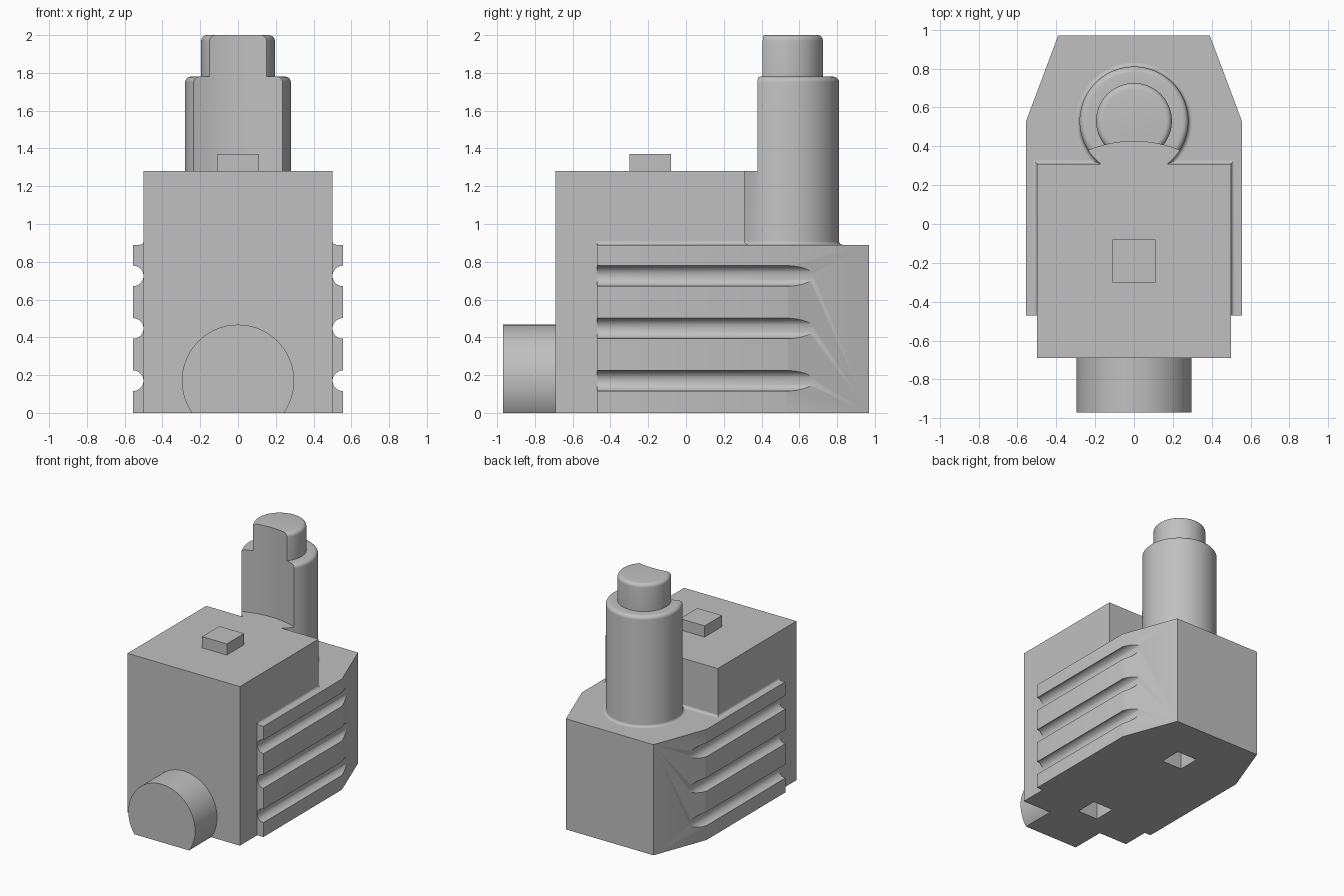
import bpy
import bmesh
from math import cos, sin, pi, radians
from mathutils import Matrix, Vector

if "Cube" in bpy.data.objects:
    bpy.data.objects.remove(bpy.data.objects["Cube"])

grey = bpy.data.materials.new("plain grey")
grey.use_nodes = True
grey.diffuse_color = (0.53, 0.53, 0.53, 1)
grey.node_tree.nodes["Principled BSDF"].inputs["Base Color"].default_value = grey.diffuse_color


def finish(name, bm):
    bmesh.ops.recalc_face_normals(bm, faces=bm.faces)
    mesh = bpy.data.meshes.new(name)
    bm.to_mesh(mesh)
    bm.free()
    obj = bpy.data.objects.new(name, mesh)
    mesh.materials.append(grey)
    bpy.context.collection.objects.link(obj)
    return obj


def loft(name, rings):
    """Skin a stack of equal-length point rings and cap both ends."""
    bm = bmesh.new()
    loops = [[bm.verts.new(p) for p in ring] for ring in rings]
    n = len(loops[0])
    for a, b in zip(loops, loops[1:]):
        for i in range(n):
            j = (i + 1) % n
            bm.faces.new((a[i], a[j], b[j], b[i]))
    bm.faces.new(loops[0])
    bm.faces.new(loops[-1])
    return finish(name, bm)


def prism(name, outline, z0, z1):
    return loft(name, [[(x, y, z) for x, y in outline] for z in (z0, z1)])


def box(name, x, y0, y1, z0, z1):
    return prism(name, [(-x, y0), (x, y0), (x, y1), (-x, y1)], z0, z1)


def lathe(name, profile, y, steps=96):
    angles = [2 * pi * i / steps for i in range(steps)]
    return loft(name, [[(r * cos(a), y + r * sin(a), z) for a in angles] for r, z in profile])


def rod(name, x, z, r, y0, y1, steps=64):
    """Cylinder lying along y."""
    angles = [2 * pi * i / steps for i in range(steps)]
    return loft(name, [[(x + r * cos(a), y, z + r * sin(a)) for a in angles] for y in (y0, y1)])


def cut(obj, cutters):
    for cutter in cutters:
        mod = obj.modifiers.new("cut", "BOOLEAN")
        mod.operation = "DIFFERENCE"
        mod.solver = "EXACT"
        mod.object = cutter
        bpy.context.view_layer.objects.active = obj
        bpy.ops.object.modifier_apply(modifier=mod.name)


def smooth(obj):
    bpy.ops.object.select_all(action="DESELECT")
    obj.select_set(True)
    bpy.context.view_layer.objects.active = obj
    bpy.ops.object.shade_smooth_by_angle(angle=radians(30))


def rounded(r, z, size, steps=6):
    """Rounded top edge of a lathe profile."""
    arc = [pi / 2 * i / steps for i in range(steps + 1)]
    return [(r - size + size * cos(a), z - size + size * sin(a)) for a in arc]


def flare(z, size, steps=6):
    """Concave foot fillet as (outward offset, height) pairs."""
    arc = [pi / 2 * i / steps for i in range(steps + 1)]
    return [(size - size * sin(a), z + size - size * cos(a)) for a in arc]


BASE_TOP, BODY_TOP, BODY_BACK, BASE_FRONT = 0.89, 1.28, 0.31, -0.47
POST_Y, MID_Y, FILLET = 0.53, -0.19, 0.02

# Tall block and the wider base with chamfered back corners
body = box("body", 0.5, -0.69, BODY_BACK, 0, BODY_TOP)
half = [(0.555, BASE_FRONT), (0.555, 0.53), (0.39, 0.97)]
base = prism("base", half + [(-x, y) for x, y in reversed(half)], 0, BASE_TOP)

# Side grooves and square sockets underneath
grooves = [rod("groove_cutter", side * 0.555, z, 0.0545, -0.6, 1.1, 48)
           for side in (-1, 1) for z in (0.17, 0.447, 0.725)]
sockets = [box("socket_cutter", 0.09, y - 0.09, y + 0.09, -0.1, 0.2)
           for y in (-0.45, POST_Y)]
cut(base, grooves + sockets)
cut(body, sockets[:1])

# Fillet where the block meets the base
skirt = []
for d, z in [(FILLET, BASE_TOP - 0.01)] + flare(BASE_TOP, FILLET):
    x, y = 0.5 + d, BODY_BACK + d
    skirt.append([(-x, BASE_FRONT, z), (x, BASE_FRONT, z), (x, y, z), (-x, y, z)])
fillet = loft("body_fillet", skirt)

# Stepped post, hollowed at the front by a large arc above the block
profile = [(0.28 + FILLET, BASE_TOP - 0.01)]
profile += [(0.28 + d, z) for d, z in flare(BASE_TOP, FILLET)]
profile += rounded(0.28, 1.78, 0.03)
profile += [(0.195, 1.78)] + rounded(0.195, 2.0, 0.03)
post = lathe("post", profile, POST_Y)
relief = lathe("relief_cutter", [(0.615, BODY_TOP), (0.615, 2.2)], MID_Y, 192)
cut(post, [relief])

# Top key and front plug with a flat underside
box("top_key", 0.11, MID_Y - 0.11, MID_Y + 0.11, BODY_TOP - 0.01, 1.37)
plug = rod("front_plug", 0, 0.17, 0.297, -0.97, -0.68, 96)
floor = box("floor_cutter", 0.6, -1.2, -0.5, -0.4, 0)
cut(plug, [floor])

for cutter in grooves + sockets + [relief, floor]:
    bpy.data.objects.remove(cutter)
for obj in (base, fillet, post, plug):
    smooth(obj)
